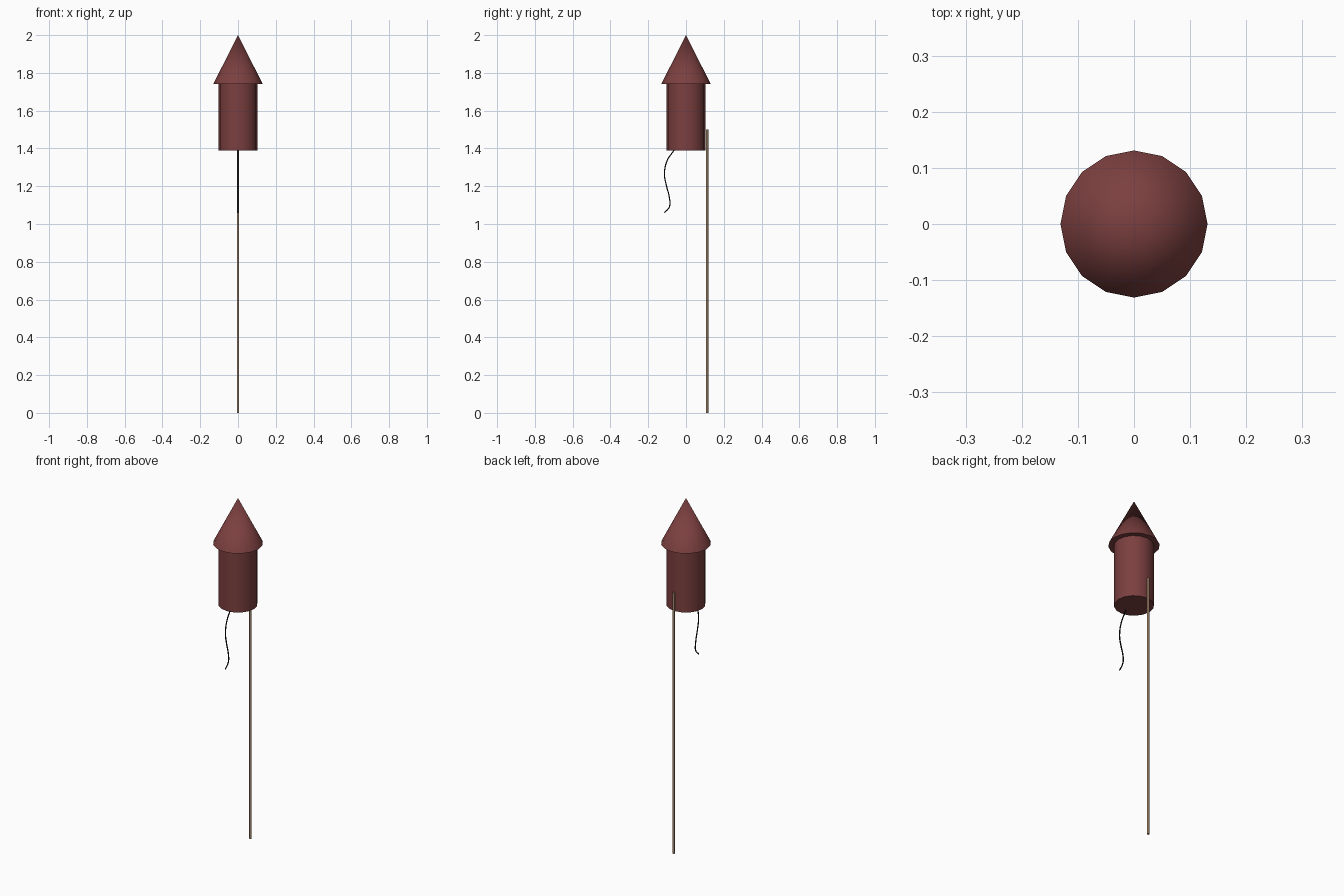
import bpy, math

if "Cube" in bpy.data.objects:
    bpy.data.objects.remove(bpy.data.objects["Cube"])


def material(name, rgb):
    m = bpy.data.materials.new(name)
    m.diffuse_color = (*rgb, 1)
    m.use_nodes = True
    m.node_tree.nodes["Principled BSDF"].inputs["Base Color"].default_value = m.diffuse_color
    return m


red = material("dull red", (0.2, 0.05, 0.05))
wood = material("light wood", (0.38, 0.25, 0.15))
black = material("black", (0.008, 0.008, 0.008))


def tapered(name, r1, r2, z1, z2, sides, mat, y=0.0, angle=40):
    bpy.ops.mesh.primitive_cone_add(vertices=sides, radius1=r1, radius2=r2,
                                    depth=z2 - z1, location=(0, y, (z1 + z2) / 2))
    ob = bpy.context.object
    ob.name = name
    ob.data.materials.append(mat)
    bpy.ops.object.shade_smooth_by_angle(angle=math.radians(angle))
    return ob


# Nose cone, body tube and guide stick
tapered("nose_cone", 0.131, 0, 1.741, 2.0, 16, red, angle=60)
tapered("body_tube", 0.102, 0.102, 1.389, 1.741, 16, red)
tapered("guide_stick", 0.0065, 0.0065, 0, 1.5, 8, wood, y=0.112, angle=50)

# Wavy fuse hanging from the underside
path = [(-0.062, 1.392), (-0.100, 1.335), (-0.114, 1.265), (-0.103, 1.20),
        (-0.088, 1.14), (-0.088, 1.09), (-0.115, 1.06)]
curve = bpy.data.curves.new("fuse", "CURVE")
curve.dimensions = "3D"
curve.bevel_depth = 0.0035
curve.bevel_resolution = 1
curve.resolution_u = 4
curve.use_fill_caps = True
spline = curve.splines.new("BEZIER")
spline.bezier_points.add(len(path) - 1)
for p, (y, z) in zip(spline.bezier_points, path):
    p.co = (0, y, z)
    p.handle_left_type = p.handle_right_type = "AUTO"
curve.materials.append(black)
fuse = bpy.data.objects.new("fuse", curve)
bpy.context.collection.objects.link(fuse)
